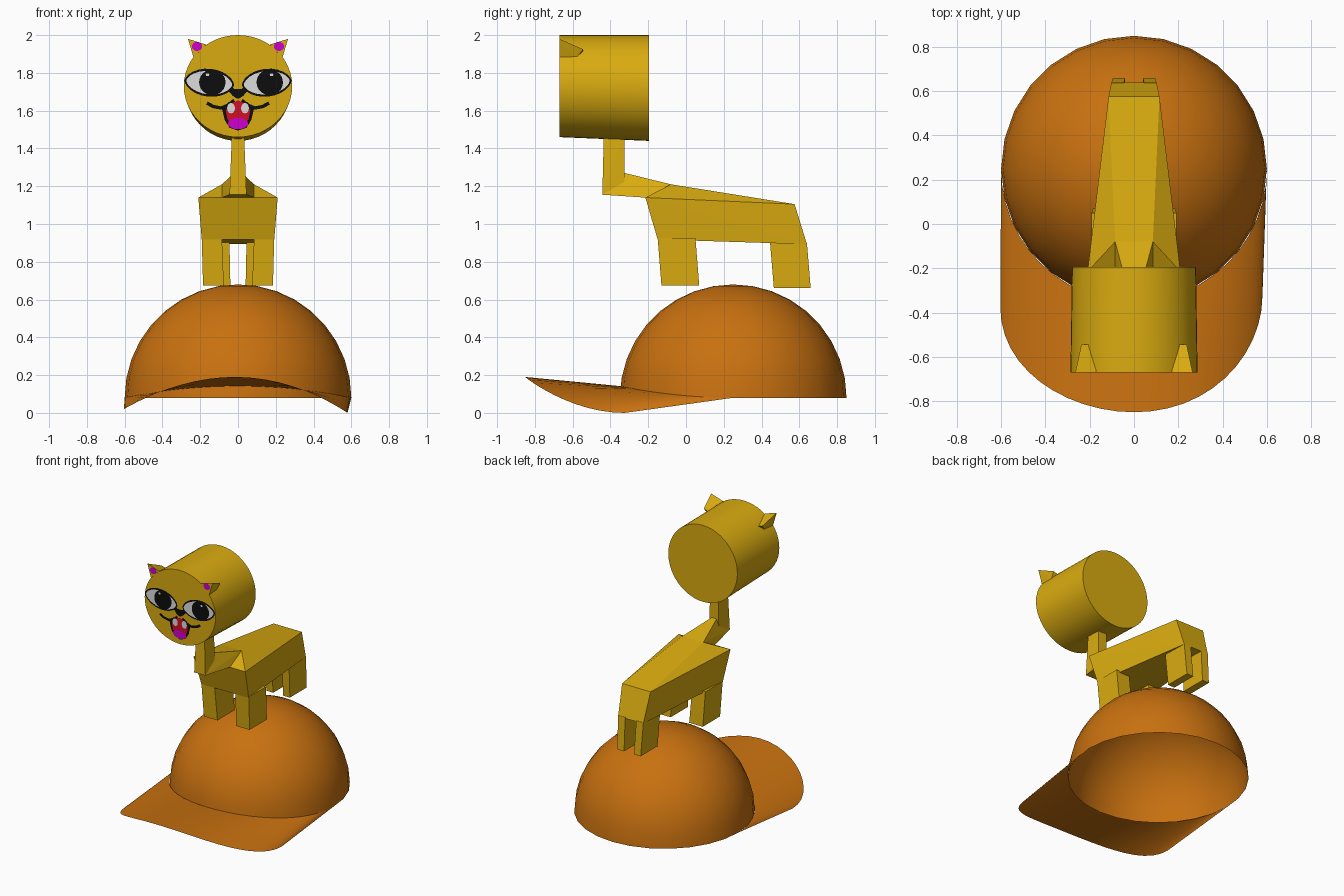
import bpy, bmesh, math
from mathutils import Vector

if "Cube" in bpy.data.objects:
    bpy.data.objects.remove(bpy.data.objects["Cube"])


def material(name, rgb):
    m = bpy.data.materials.new(name)
    m.diffuse_color = (*rgb, 1)
    m.use_nodes = True
    m.node_tree.nodes["Principled BSDF"].inputs["Base Color"].default_value = m.diffuse_color
    return m


GOLD = material("golden yellow", (0.70, 0.41, 0.005))
ORANGE = material("burnt orange", (0.58, 0.165, 0.005))
BLACK = material("black", (0.004, 0.004, 0.004))
WHITE = material("off white", (0.72, 0.72, 0.72))
RED = material("red", (0.65, 0.005, 0.018))
PINK = material("magenta", (0.62, 0.0, 0.62))


def finish(name, bm, mat, smooth=None):
    me = bpy.data.meshes.new(name)
    bm.to_mesh(me)
    bm.free()
    ob = bpy.data.objects.new(name, me)
    bpy.context.collection.objects.link(ob)
    me.materials.append(mat)
    if smooth:
        bpy.ops.object.select_all(action='DESELECT')
        ob.select_set(True)
        bpy.context.view_layer.objects.active = ob
        bpy.ops.object.shade_smooth_by_angle(angle=math.radians(smooth))
    return ob


def hull(name, pts, mat):
    """Convex solid around a handful of corner points."""
    bm = bmesh.new()
    for p in pts:
        bm.verts.new(p)
    res = bmesh.ops.convex_hull(bm, input=bm.verts[:])
    junk = [g for g in res["geom_interior"] if isinstance(g, bmesh.types.BMVert)]
    bmesh.ops.delete(bm, geom=junk, context='VERTS')
    bmesh.ops.dissolve_limit(bm, angle_limit=0.02, verts=bm.verts[:], edges=bm.edges[:])
    bmesh.ops.recalc_face_normals(bm, faces=bm.faces[:])
    return finish(name, bm, mat)


def both(pts):
    return [(s * x, y, z) for x, y, z in pts for s in (1, -1)]


# Cap dome: open half sphere
bm = bmesh.new()
bmesh.ops.create_uvsphere(bm, u_segments=28, v_segments=18, radius=0.6)
bmesh.ops.delete(bm, geom=[v for v in bm.verts if v.co.z < -0.001], context='VERTS')
bmesh.ops.translate(bm, verts=bm.verts[:], vec=(0, 0.25, 0.08))
finish("cap_dome", bm, ORANGE, 40)

# Cap brim: arched sheet between the dome rim and the outer arc
bm = bmesh.new()
N = 24
rows = []
for i in range(N + 1):
    a = math.pi * (i / N - 0.5)
    s, c = math.sin(a), math.cos(a)
    inner = Vector((0.6 * s, 0.25 - 0.6 * c, 0.08 + 0.062 * c * c))
    outer = Vector((0.592 * s - 0.012 * s * s, -0.35 - 0.5 * c + 0.025 * s * s * s,
                    0.19 - 0.18 * s * s - 0.01 * s))
    rows.append([bm.verts.new(inner.lerp(outer, t)) for t in (0, 0.5, 1)])
for p, q in zip(rows, rows[1:]):
    for k in range(2):
        bm.faces.new((p[k], p[k + 1], q[k + 1], q[k]))
bmesh.ops.recalc_face_normals(bm, faces=bm.faces[:])
if sum(f.normal.z for f in bm.faces) < 0:
    bmesh.ops.reverse_faces(bm, faces=bm.faces[:])
finish("cap_brim", bm, ORANGE, 40)

# Body: tapered trunk with a sloping back
hull("body", both([(0.21, -0.215, 1.14), (0.115, 0.575, 1.105), (0.085, -0.08, 1.21),
                   (0.192, -0.15, 0.918), (0.102, 0.64, 0.893)]), GOLD)

# Legs: slightly leaning tapered blocks
for side, s in (("left", -1), ("right", 1)):
    for name, xs, y0, y1, top, low in (("front_leg", (0.085, 0.192, 0.075, 0.185), -0.15, 0.05, 0.925, 0.675),
                                       ("rear_leg", (0.045, 0.102, 0.04, 0.095), 0.445, 0.64, 0.9, 0.66)):
        pts = [(s * x, y, top) for x in xs[:2] for y in (y0, y1)]
        pts += [(s * x, y + 0.02, low) for x in xs[2:] for y in (y0, y1)]
        hull(f"{side}_{name}", pts, GOLD)

# Neck: upright post and the wedge joining it to the back
bend = [(0.045, -0.443, 1.155), (0.02, -0.325, 1.27)]
hull("neck", both([(0.032, -0.435, 1.48), (0.032, -0.325, 1.48)] + bend
                  + [(0.04, -0.325, 1.15)]), GOLD)
hull("neck_base", both(bend + [(0.085, -0.08, 1.21), (0.085, -0.215, 1.14)]), GOLD)

# Head: drum lying along y, slightly deeper at the back
bm = bmesh.new()
rings = []
for y, rx, rz, cz in ((-0.67, 0.287, 0.27, 1.73), (-0.195, 0.28, 0.28, 1.72)):
    rings.append([bm.verts.new((rx * math.cos(a), y, cz + rz * math.sin(a)))
                  for a in (2 * math.pi * i / 48 for i in range(48))])
for i in range(48):
    j = (i + 1) % 48
    bm.faces.new((rings[0][i], rings[0][j], rings[1][j], rings[1][i]))
for r in rings:
    bm.faces.new(r)
bmesh.ops.recalc_face_normals(bm, faces=bm.faces[:])
finish("head", bm, GOLD, 40)

# Ears: wedges with a triangular front
for side, s in (("left", -1), ("right", 1)):
    hull(f"{side}_ear", [(s * x, y, z) for x, y, z in (
        (0.265, -0.671, 1.98), (0.17, -0.671, 1.95), (0.235, -0.671, 1.88),
        (0.238, -0.545, 1.925), (0.19, -0.545, 1.91), (0.23, -0.58, 1.88))], GOLD)


# Painted face: thin flat plates in stacked layers, coordinates are (x, z)
def plate(name, pts, mat, layer):
    bm = bmesh.new()
    f = bm.faces.new([bm.verts.new((x, -0.6705 - 0.0015 * layer, z)) for x, z in pts])
    f.normal_update()
    if f.normal.y > 0:
        f.normal_flip()
    bmesh.ops.triangulate(bm, faces=[f])
    finish(name, bm, mat)


def oval(cx, cz, rx, rz, tilt=0.0, power=1.0, n=24):
    """Ellipse; a power above 1 pinches the ends into a lens."""
    out = []
    for i in range(n):
        a = 2 * math.pi * i / n
        u, s = rx * math.cos(a), math.sin(a)
        v = rz * math.copysign(abs(s) ** power, s)
        out.append((cx + u * math.cos(tilt) - v * math.sin(tilt),
                    cz + u * math.sin(tilt) + v * math.cos(tilt)))
    return out


def stroke(path, w):
    """Constant-width band along a path."""
    l, r = [], []
    for i, p in enumerate(path):
        a, b = Vector(path[max(i - 1, 0)]), Vector(path[min(i + 1, len(path) - 1)])
        d = (b - a).normalized() * w / 2
        l.append((p[0] - d.y, p[1] + d.x))
        r.append((p[0] + d.y, p[1] - d.x))
    return l + r[::-1]


for side, s in (("left", -1), ("right", 1)):
    t = s * 0.1
    plate(f"{side}_inner_ear", oval(s * 0.217, 1.94, 0.028, 0.024, n=10), PINK, 1)
    plate(f"{side}_eye_outline", oval(s * 0.152, 1.748, 0.132, 0.074, t, 1.2), BLACK, 1)
    plate(f"{side}_eye_white", oval(s * 0.152, 1.748, 0.122, 0.062, t, 1.2), WHITE, 2)
    plate(f"{side}_pupil", oval(s * 0.152 + 0.016, 1.75, 0.07, 0.068), BLACK, 3)
    plate(f"{side}_eye_glint", oval(s * 0.17 + 0.008, 1.79, 0.01, 0.008, n=8), WHITE, 4)
    plate(f"{side}_nose_bridge", stroke([(s * 0.055, 1.725), (s * 0.02, 1.695), (0, 1.68)], 0.03), BLACK, 1)
    plate(f"{side}_smile", stroke([(s * 0.165, 1.64), (s * 0.13, 1.622), (s * 0.09, 1.614),
                                   (s * 0.05, 1.63), (s * 0.02, 1.655)], 0.018), BLACK, 1)
    plate(f"{side}_tooth", oval(s * 0.037, 1.613, 0.021, 0.028, n=12), WHITE, 3)

plate("nose", [(-0.055, 1.715), (0.055, 1.715), (0.03, 1.68), (0.008, 1.665),
               (-0.008, 1.665), (-0.03, 1.68)], BLACK, 2)
plate("mouth_outline", [(0, 1.65), (0.05, 1.645), (0.085, 1.61), (0.07, 1.55), (0.045, 1.51), (0, 1.495),
                        (-0.045, 1.51), (-0.07, 1.55), (-0.085, 1.61), (-0.05, 1.645)], BLACK, 1)
plate("mouth", [(0, 1.655), (0.045, 1.635), (0.065, 1.6), (0.055, 1.55), (0, 1.52),
                (-0.055, 1.55), (-0.065, 1.6), (-0.045, 1.635)], RED, 2)
plate("tongue", oval(0, 1.532, 0.054, 0.03, n=16), PINK, 3)
